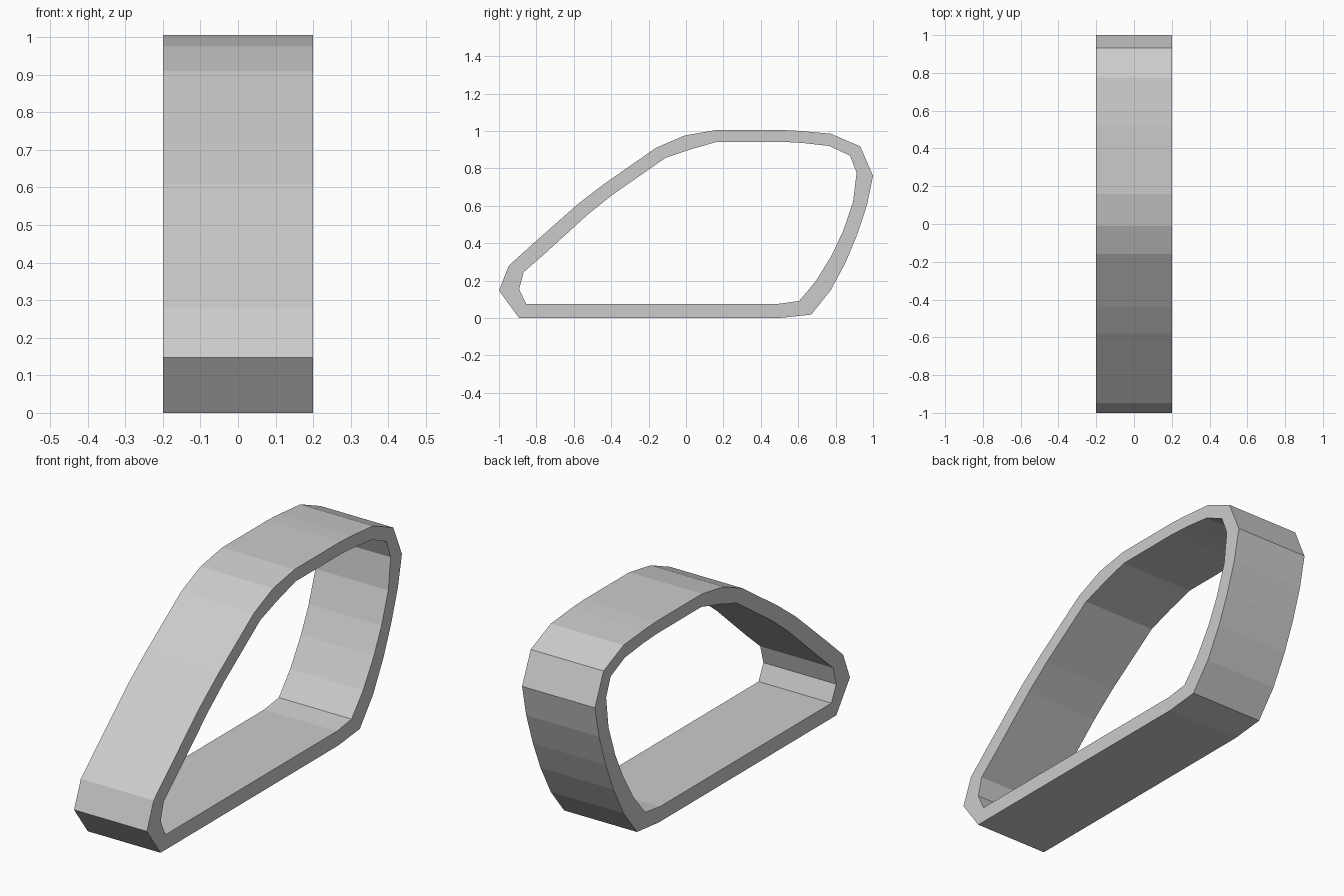
import bpy, bmesh

HALF_WIDTH = 0.2

# Side profile (y, z): outer loop and matching inner loop
outer = [(-0.893, 0), (-1, 0.147), (-0.947, 0.28), (-0.82, 0.395), (-0.577, 0.61),
         (-0.44, 0.715), (-0.16, 0.91), (-0.01, 0.975), (0.16, 1.005), (0.515, 1.005),
         (0.61, 1.0), (0.775, 0.985), (0.932, 0.917), (1, 0.76), (0.968, 0.605),
         (0.915, 0.445), (0.855, 0.3), (0.775, 0.15), (0.67, 0.018), (0.5, 0)]
inner = [(-0.855, 0.075), (-0.892, 0.155), (-0.868, 0.245), (-0.765, 0.335), (-0.525, 0.553),
         (-0.395, 0.657), (-0.11, 0.856), (0.02, 0.9), (0.165, 0.942), (0.515, 0.942),
         (0.62, 0.936), (0.765, 0.92), (0.877, 0.868), (0.912, 0.777), (0.893, 0.62),
         (0.84, 0.465), (0.78, 0.337), (0.695, 0.198), (0.605, 0.091), (0.49, 0.075)]

# Four loops around the band cross-section, bridged into a closed ring
bm = bmesh.new()
loops = [[bm.verts.new((x, y, z)) for y, z in profile]
         for x, profile in ((-HALF_WIDTH, outer), (HALF_WIDTH, outer),
                            (HALF_WIDTH, inner), (-HALF_WIDTH, inner))]
n = len(outer)
for k in range(4):
    a, b = loops[k], loops[(k + 1) % 4]
    for i in range(n):
        j = (i + 1) % n
        bm.faces.new((a[i], a[j], b[j], b[i]))
bmesh.ops.recalc_face_normals(bm, faces=bm.faces)

mesh = bpy.data.meshes.new("window_frame_band")
bm.to_mesh(mesh)
bm.free()
frame = bpy.data.objects.new("window_frame_band", mesh)
bpy.context.collection.objects.link(frame)
